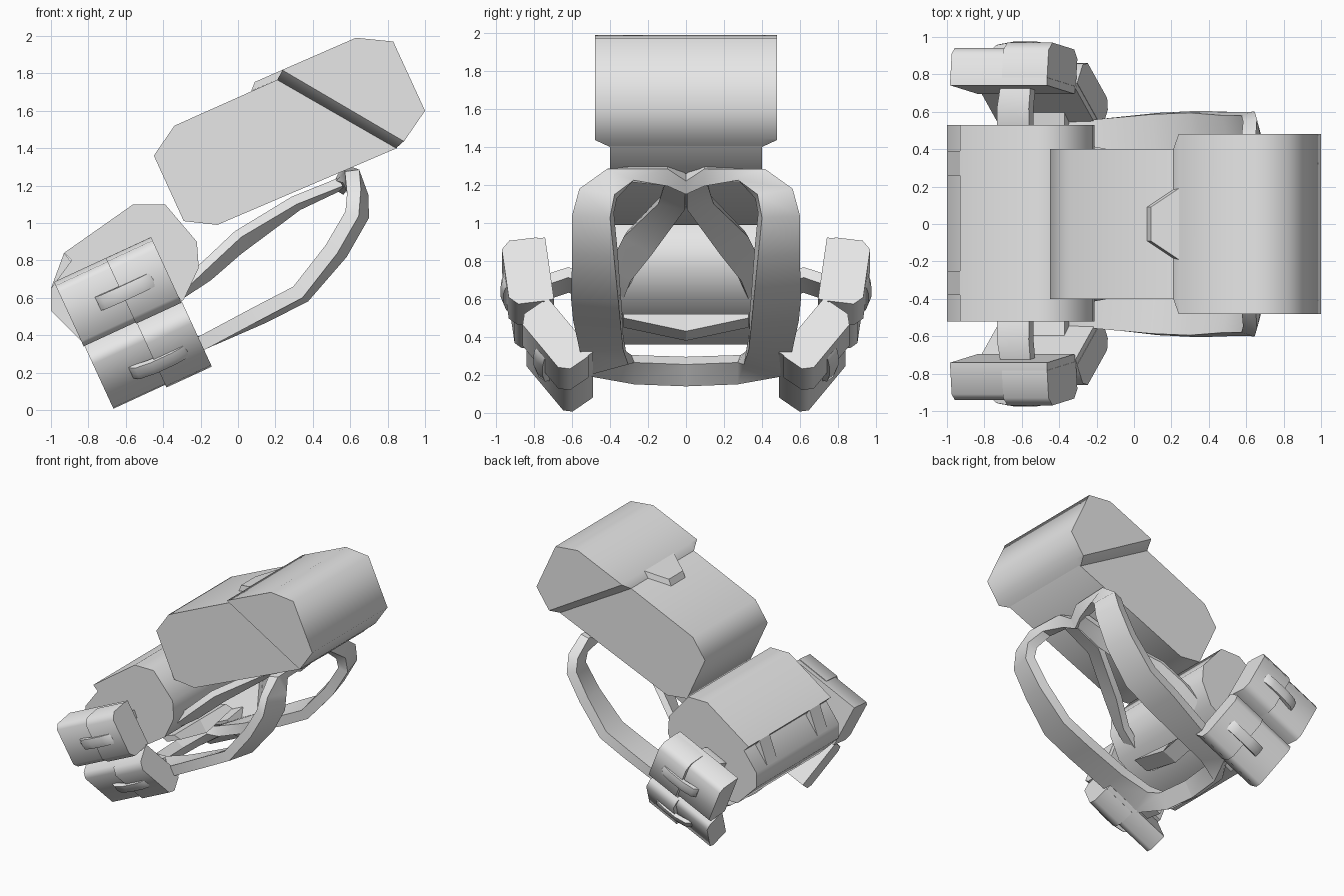
import bpy, bmesh, math
from mathutils import Vector

if "Cube" in bpy.data.objects:
    bpy.data.objects.remove(bpy.data.objects["Cube"], do_unlink=True)

grey = bpy.data.materials.new("light_grey")
grey.use_nodes = True
grey.diffuse_color = (0.8, 0.8, 0.8, 1)
grey.node_tree.nodes["Principled BSDF"].inputs["Base Color"].default_value = (0.8, 0.8, 0.8, 1)


def loft(name, rings, smooth=50):
    """Skin a list of equal-length rings and cap both ends with sharp rims."""
    bm = bmesh.new()
    vs = [[bm.verts.new(p) for p in r] for r in rings]
    n = len(rings[0])
    for a, b in zip(vs, vs[1:]):
        for i in range(n):
            j = (i + 1) % n
            bm.faces.new((a[i], a[j], b[j], b[i]))
    for ring in (vs[0], vs[-1]):
        for e in bm.faces.new(ring).edges:
            e.smooth = False
    bmesh.ops.recalc_face_normals(bm, faces=bm.faces)
    me = bpy.data.meshes.new(name)
    bm.to_mesh(me)
    bm.free()
    me.materials.append(grey)
    ob = bpy.data.objects.new(name, me)
    bpy.context.collection.objects.link(ob)
    if smooth:
        bpy.ops.object.select_all(action='DESELECT')
        ob.select_set(True)
        bpy.context.view_layer.objects.active = ob
        bpy.ops.object.shade_smooth_by_angle(angle=math.radians(smooth))
    return ob


def slab(profile, y):
    return [(x, y, z) for x, z in profile]


# Main pack: side profile drawn across the width
pack = [(-.45, 1.36), (-.34, 1.52), (.22, 1.77), (.6, 1.9), (.9, 1.6),
        (.85, 1.40), (-.11, .99), (-.29, 1.01)]
loft("main_pack", [slab(pack, -.40), slab(pack, .40)], 66)

# Lid: wider than the pack, its lower edge slopes in to the pack sides
top = [(.24, 1.82), (.63, 1.99), (.83, 1.97), (1.0, 1.60), (.89, 1.44)]
outer = [(.238, 1.817)] + top + [(.886, 1.437)]
inner = [(.21, 1.765)] + top + [(.845, 1.40)]
loft("lid", [slab(outer, -.48), slab(inner, -.40), slab(inner, .40), slab(outer, .48)], 66)

# Lid tongue lying on top of the pack
tongue = [(.26, .19), (.24, .19), (.09, .09), (.09, -.09), (.24, -.19), (.26, -.19)]
loft("lid_tongue", [[(x - .02 * (1 - s), y, 1.715 + .436 * x - .05 * (1 - s)) for x, y in tongue]
                    for s in (0, 1)], smooth=0)

# Bedroll with an overhanging lip along its rear corner
roll = [(-.56, 1.10), (-.39, 1.10), (-.22, .90), (-.21, .76), (-.29, .59), (-.64, .36),
        (-.83, .36), (-1.0, .53), (-1.0, .65), (-.89, .80), (-.93, .84)]
loft("bedroll", [slab(roll, -.52), slab(roll, .53)])

# Two tabs bridging the lip
tab = [(-.93, .84), (-1.0, .65), (-.89, .79)]
for name, y in (("front_roll_tab", -.38), ("back_roll_tab", .26)):
    loft(name, [slab(tab, y), slab(tab, y + .13)], 0)


def band(name, pairs, thick, sy, smooth=40):
    """Flat strap given by its inner and outer edge points."""
    prs = [[Vector((p[0], p[1] * sy, p[2])) for p in pr] for pr in pairs]
    mid = [(a + b) / 2 for a, b in prs]
    rings = []
    for k, (a, b) in enumerate(prs):
        t = mid[min(k + 1, len(mid) - 1)] - mid[max(k - 1, 0)]
        if abs(mid[k].y) < .02:
            t.x = t.z = 0
        nrm = (b - a).cross(t).normalized() * thick / 2
        rings.append([a - nrm, b - nrm, b + nrm, a + nrm])
    return loft(name, rings, smooth)


# Shoulder strap running round into the waist belt
strap = [((.53, 0, 1.17), (.57, 0, 1.24)), ((.56, .10, 1.21), (.60, .10, 1.30)),
         ((.60, .28, 1.22), (.61, .42, 1.28)), ((.66, .37, 1.14), (.62, .555, 1.17)),
         ((.665, .39, 1.04), (.61, .59, 1.05)), ((.55, .37, .84), (.50, .59, .86)),
         ((.35, .35, .61), (.32, .60, .63)), ((.13, .34, .50), (.11, .59, .52)),
         ((-.18, .33, .365), (-.18, .56, .365)), ((-.40, .31, .29), (-.45, .53, .23)),
         ((-.50, .28, .285), (-.57, .28, .17)), ((-.52, 0, .275), (-.59, 0, .16))]
# Back frame strut under the pack
strut = [((.55, .0, 1.20), (.55, .11, 1.22)), ((.32, .0, 1.09), (.30, .14, 1.12)),
         ((.0, .17, .85), (.0, .32, .94)), ((-.16, .28, .71), (-.16, .39, .79)),
         ((-.33, .33, .60), (-.30, .42, .66))]

U = Vector((.52, 0, .24)).normalized()


def pouch(name, c, v, thick, high, sy):
    """Chamfered box with a thicker half cover and an arched pull bar."""
    c = Vector(c)
    v = Vector(v)
    v = (v - U * v.dot(U)).normalized()
    n = v.cross(U)
    if n.y < 0:
        n = -n

    def put(a, b, d):
        p = c + U * a + v * b + n * d
        return Vector((p.x, p.y * sy, p.z))

    def prism(nm, a0, a1, h, d0, d1, ch):
        sec = [(-h, d0), (h, d0), (h, d1 - ch), (h - ch, d1), (ch - h, d1), (-h, d1 - ch)]
        loft(nm, [[put(a, *s) for s in sec] for a in (a0, a1)], 50)

    h, t = high / 2, thick / 2
    prism(name + "_body", -.285, .285, h, -t, t, .035)
    prism(name + "_cover", .02, .287, h + .005, -t * .6, t + .03, .045)
    # Pull bar
    arch = [(-.12, .0), (-.09, .03), (0, .045), (.12, .045), (.19, .035), (.22, .0)]
    loft(name + "_pull_bar", [[put(a, b, t + d + e) for b, e in
         ((-.04, -.03), (.04, -.03), (.04, 0), (0, .01), (-.04, 0))] for a, d in arch], 50)


for side, sy in (("front", -1), ("back", 1)):
    band(side + "_shoulder_strap", strap, .078, sy)
    band(side + "_frame_strut", strut, .05, sy)
    pouch(side + "_upper_pouch", (-.645, .82, .63), (-.42, .13, .9), .205, .36, sy)
    pouch(side + "_lower_pouch", (-.485, .675, .295), (-.16, .27, .32), .17, .39, sy)
    # Loops holding the pouches to the bedroll and belt
    band(side + "_pouch_loop", [((-.72, .50, .62), (-.55, .50, .70)),
         ((-.72, .62, .66), (-.55, .62, .74)), ((-.70, .74, .62), (-.54, .74, .70))], .06, sy)
    band(side + "_belt_loop", [((-.60, .40, .22), (-.36, .40, .33)),
         ((-.60, .60, .25), (-.36, .60, .36))], .06, sy)

# Lumbar pad: shallow V under the bedroll
loft("lumbar_pad", [[(-.34, y, .52), (-.46, y, .48), (-.40, y, z - .05), (-.28, y, z)]
                    for y, z in ((-.33, .50), (0, .43), (.33, .50))], 0)
